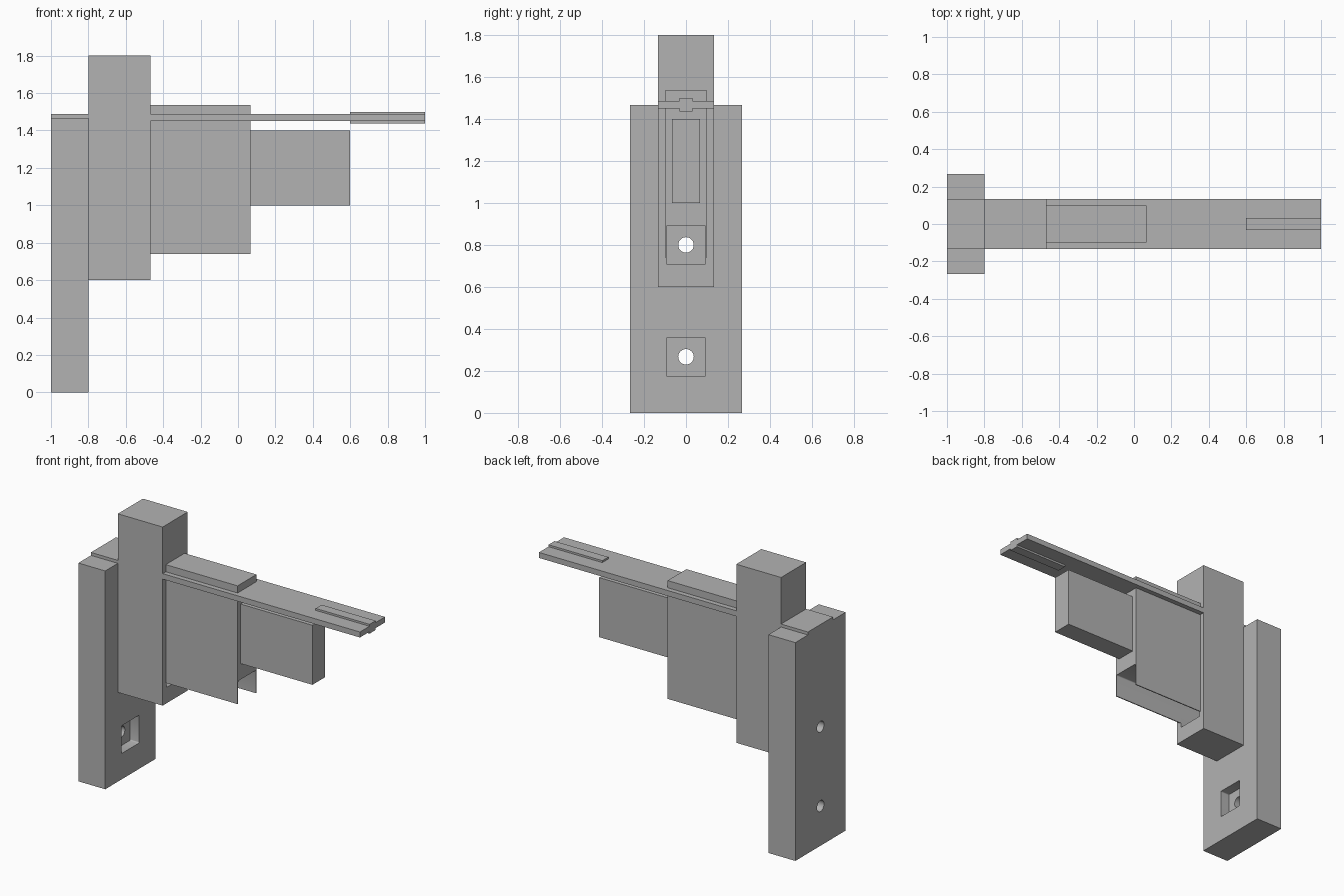
import bpy, bmesh, math
from mathutils import Matrix, Vector

if "Cube" in bpy.data.objects:
    bpy.data.objects.remove(bpy.data.objects["Cube"])

grey = bpy.data.materials.new("plain_grey")
grey.use_nodes = True
colour = (0.45, 0.45, 0.45, 1)
grey.diffuse_color = colour
grey.node_tree.nodes["Principled BSDF"].inputs["Base Color"].default_value = colour


def add_object(name, bm):
    mesh = bpy.data.meshes.new(name)
    bm.to_mesh(mesh)
    bm.free()
    mesh.materials.append(grey)
    obj = bpy.data.objects.new(name, mesh)
    bpy.context.collection.objects.link(obj)
    return obj


def box(name, x0, x1, half_y, z0, z1, corner=0):
    """Box centred on y, with optional rounding of the edges along x."""
    bm = bmesh.new()
    bmesh.ops.create_cube(bm, size=1)
    bmesh.ops.scale(bm, vec=(x1 - x0, 2 * half_y, z1 - z0), verts=bm.verts)
    bmesh.ops.translate(bm, vec=((x0 + x1) / 2, 0, (z0 + z1) / 2), verts=bm.verts)
    if corner:
        along_x = [e for e in bm.edges
                   if abs(e.verts[0].co.x - e.verts[1].co.x) > 0.01]
        bmesh.ops.bevel(bm, geom=along_x, offset=corner, segments=3,
                        profile=0.5, affect='EDGES')
    return add_object(name, bm)


def rod(name, x0, x1, radius, z):
    bm = bmesh.new()
    turn = Matrix.Translation(Vector(((x0 + x1) / 2, 0, z))) @ Matrix.Rotation(math.pi / 2, 4, 'Y')
    bmesh.ops.create_cone(bm, cap_ends=True, segments=32, radius1=radius,
                          radius2=radius, depth=x1 - x0, matrix=turn)
    return add_object(name, bm)


def cut(target, cutter):
    mod = target.modifiers.new("cut", 'BOOLEAN')
    mod.operation = 'DIFFERENCE'
    mod.solver = 'EXACT'
    mod.object = cutter
    cutter.hide_render = True
    bpy.context.view_layer.objects.active = target
    bpy.ops.object.modifier_apply(modifier=mod.name)


# Main solids
plate = box("mounting_plate", -1, -0.8, 0.267, 0, 1.467)
post = box("post", -0.8, -0.467, 0.133, 0.6, 1.8)
housing = box("housing", -0.467, 0.067, 0.1, 0.74, 1.535)
box("forward_block", 0.067, 0.6, 0.067, 1.0, 1.4)

# Flat bar running through the post, with a rib at its tip
box("bar_rear_end", -1, -0.8, 0.133, 1.45, 1.487)
box("flat_bar", -0.467, 1, 0.133, 1.45, 1.487)
box("tip_rib", 0.6, 1, 0.032, 1.437, 1.5)

# Bolt holes with square pockets; the upper pocket runs on through post and housing
pocket_half = 0.0933
cutters = []
for z, reach in ((0.267, -0.7), (0.8, 0.2)):
    hole = rod("hole_cutter", -1.1, -0.75, 0.037, z)
    pocket = box("pocket_cutter", -0.867, reach, pocket_half,
                 z - pocket_half, z + pocket_half, corner=0.007)
    cutters += [hole, pocket]
    cut(plate, hole)
    cut(plate, pocket)
for part in (post, housing):
    cut(part, cutters[-1])
for cutter in cutters:
    bpy.data.objects.remove(cutter)

# Round only the bores and pocket corners
bpy.ops.object.select_all(action='DESELECT')
for part in (plate, post, housing):
    part.select_set(True)
bpy.context.view_layer.objects.active = plate
bpy.ops.object.shade_smooth_by_angle(angle=math.radians(35))
